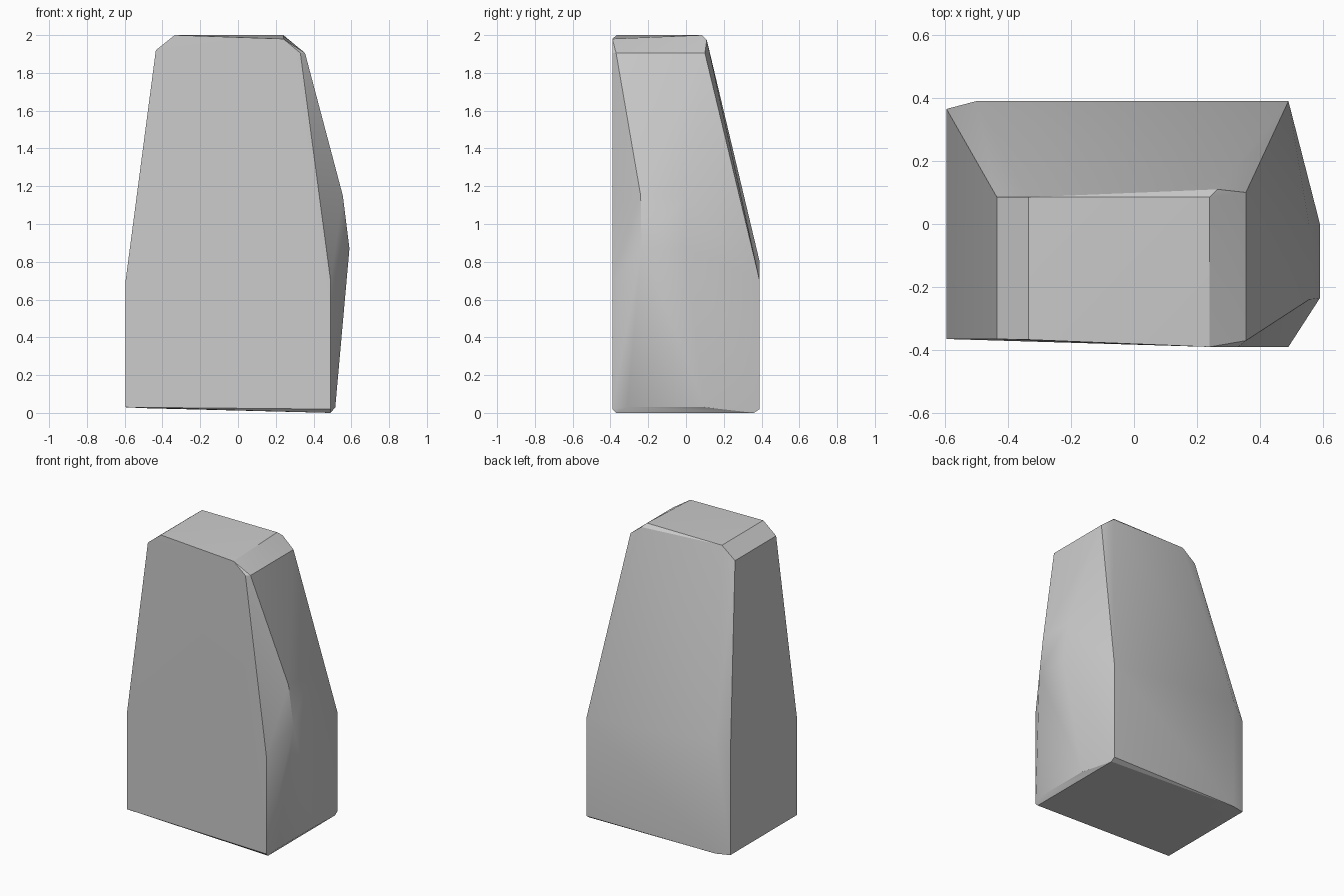
import bpy
import bmesh
from math import radians

cube = bpy.data.objects.get("Cube")
if cube:
    bpy.data.objects.remove(cube, do_unlink=True)

# Grey stone colour
stone = bpy.data.materials.new("grey stone")
stone.use_nodes = True
grey = (0.6, 0.6, 0.6, 1)
stone.diffuse_color = grey
stone.node_tree.nodes["Principled BSDF"].inputs["Base Color"].default_value = grey

# Corner points of the hewn block, by region
base = [(-.595, -.365, .03), (-.595, .365, .03), (-.5, .39, .025),
        (.49, -.37, 0), (.49, .36, 0), (.49, -.39, .02), (.49, .39, .02),
        (.515, -.31, .03), (.515, .1, .03)]
shoulder = [(-.595, -.365, .7), (-.595, .365, .7), (-.5, .39, .8),
            (.49, -.39, .7), (.49, .39, .7)]
bulge = [(.555, -.24, 1.15), (.555, 0, 1.15), (.59, -.235, .87), (.59, 0, .87)]
crown = [(-.435, -.365, 1.92), (-.435, .085, 1.92),
         (-.335, -.367, 2), (-.335, .085, 2),
         (.24, -.39, 1.98), (.24, .085, 2), (.265, .11, 1.975),
         (.33, -.39, 1.905), (.355, -.37, 1.905), (.355, .1, 1.905)]

# Wrap the corners in one faceted skin
bm = bmesh.new()
for p in base + shoulder + bulge + crown:
    bm.verts.new(p)
hull = bmesh.ops.convex_hull(bm, input=bm.verts)
bmesh.ops.delete(bm, geom=list({v for v in hull["geom_interior"] if isinstance(v, bmesh.types.BMVert)}),
                 context='VERTS')
bmesh.ops.dissolve_limit(bm, angle_limit=radians(1), verts=bm.verts, edges=bm.edges)
bmesh.ops.recalc_face_normals(bm, faces=bm.faces)

mesh = bpy.data.meshes.new("stone_block")
bm.to_mesh(mesh)
bm.free()
mesh.materials.append(stone)
block = bpy.data.objects.new("stone_block", mesh)
bpy.context.collection.objects.link(block)

# Soft facets with crisp main edges
bpy.ops.object.select_all(action='DESELECT')
block.select_set(True)
bpy.context.view_layer.objects.active = block
bpy.ops.object.shade_smooth_by_angle(angle=radians(30))
